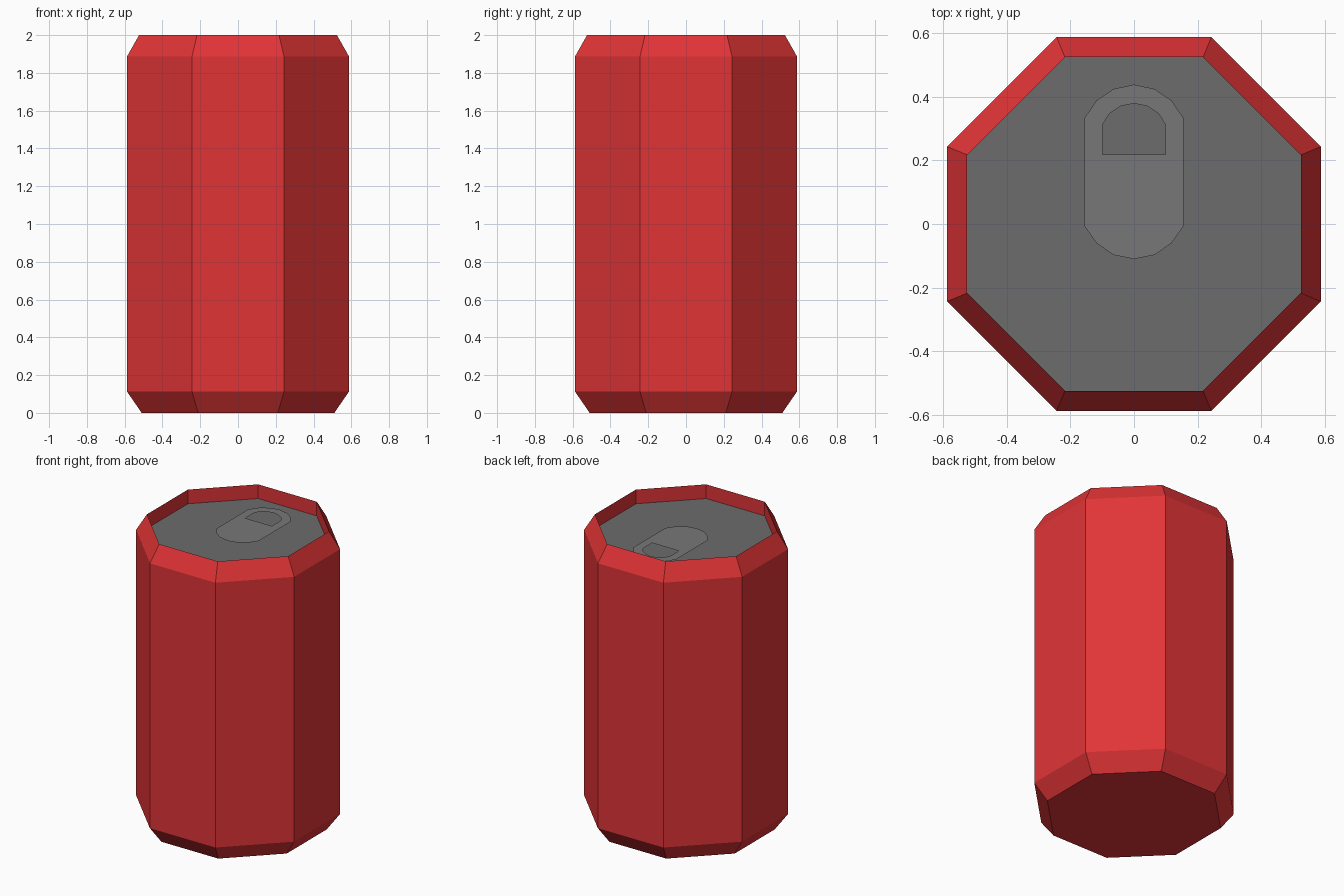
import bpy, bmesh, math

if "Cube" in bpy.data.objects:
    bpy.data.objects.remove(bpy.data.objects["Cube"])


def material(name, rgb):
    m = bpy.data.materials.new(name)
    m.diffuse_color = (*rgb, 1)
    m.use_nodes = True
    m.node_tree.nodes["Principled BSDF"].inputs["Base Color"].default_value = m.diffuse_color
    return m


def add_object(name, bm, mat):
    me = bpy.data.meshes.new(name)
    bm.to_mesh(me)
    bm.free()
    me.materials.append(mat)
    ob = bpy.data.objects.new(name, me)
    bpy.context.collection.objects.link(ob)
    return ob


def octagon(bm, half_width, z):
    """Eight verts, flat sides facing the axes."""
    r = half_width / math.cos(math.pi / 8)
    return [bm.verts.new((r * math.cos(a), r * math.sin(a), z))
            for a in (math.pi / 8 + i * math.pi / 4 for i in range(8))]


def mirrored(half):
    """Close a right-hand half outline (bottom to top) across x = 0."""
    return half + [(-x, y) for x, y in reversed(half) if x > 0]


red = material("red_paint", (0.75, 0.034, 0.037))
lid_grey = material("lid_grey", (0.15, 0.15, 0.15))
tab_grey = material("tab_grey", (0.185, 0.185, 0.185))
LID_Z, TAB_Z = 1.905, 1.922

# Can body: chamfered octagonal shell, folding inside the rim down to the lid
bm = bmesh.new()
profile = [(0.51, 0), (0.587, 0.112), (0.587, 1.888), (0.524, 2), (0.524, LID_Z)]
rings = [octagon(bm, w, z) for w, z in profile]
bm.faces.new(rings[0][::-1])
for low, high in zip(rings, rings[1:]):
    for i in range(8):
        j = (i + 1) % 8
        bm.faces.new((low[i], low[j], high[j], high[i]))
add_object("can_body", bm, red)

# Recessed lid
bm = bmesh.new()
bm.faces.new(octagon(bm, 0.524, LID_Z))
add_object("lid", bm, lid_grey)

# Pull tab: thin rounded plate with a finger hole
outer = mirrored([(0, -0.11), (0.065, -0.097), (0.118, -0.06), (0.156, -0.006),
                  (0.156, 0.332), (0.118, 0.388), (0.065, 0.424), (0, 0.438)])
hole = mirrored([(0.099, 0.218), (0.099, 0.312), (0.077, 0.347), (0.042, 0.37), (0, 0.379)])
bm = bmesh.new()
edges = []
for loop in (outer, hole):
    vs = [bm.verts.new((x, y, TAB_Z)) for x, y in loop]
    edges += [bm.edges.new((vs[i - 1], vs[i])) for i in range(len(vs))]
bmesh.ops.triangle_fill(bm, edges=edges, use_beauty=True, normal=(0, 0, 1))
bmesh.ops.dissolve_limit(bm, angle_limit=0.01, verts=[], edges=bm.edges[:])
add_object("pull_tab", bm, tab_grey)
